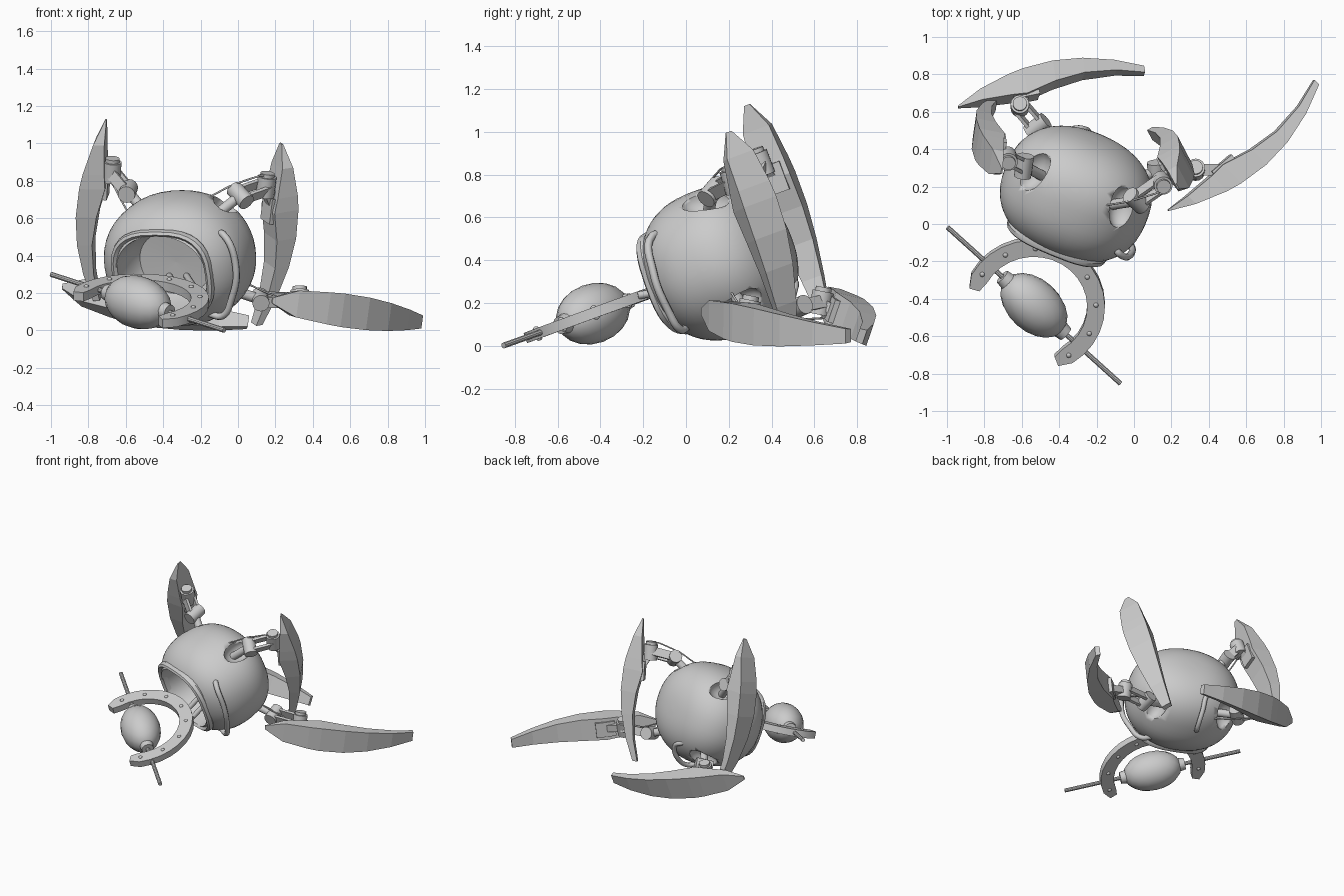
import bpy, bmesh, math
from mathutils import Vector as V, Matrix

if "Cube" in bpy.data.objects:
    bpy.data.objects.remove(bpy.data.objects["Cube"])

# Tilted body frame: side, up, forward (mouth direction)
C = V((-0.31, 0.16, 0.387))
F = V((-0.35, -0.85, -0.34)).normalized()
S = V((0.92, -0.38, 0)).normalized()
U = F.cross(S).normalized()
S = U.cross(F)

def frame(o, x, y, z):
    m = Matrix((x, y, z)).transposed().to_4x4()
    m.translation = o
    return m

BODY = frame(C, S, U, F)

def finish(name, bm, mat=None, smooth=None):
    if mat:
        bm.transform(mat)
    bmesh.ops.remove_doubles(bm, verts=bm.verts, dist=1e-5)
    bmesh.ops.recalc_face_normals(bm, faces=bm.faces)
    me = bpy.data.meshes.new(name)
    bm.to_mesh(me)
    bm.free()
    ob = bpy.data.objects.new(name, me)
    bpy.context.collection.objects.link(ob)
    if smooth:
        bpy.ops.object.select_all(action='DESELECT')
        ob.select_set(True)
        bpy.context.view_layer.objects.active = ob
        bpy.ops.object.shade_smooth_by_angle(angle=math.radians(smooth))
    return ob

def skin(bm, rings, closed=False):
    """Join equal-length vertex loops with quads; cap the ends unless closed."""
    vs = [[bm.verts.new(p) for p in r] for r in rings]
    n = len(vs[0])
    pairs = list(zip(vs, vs[1:])) + ([(vs[-1], vs[0])] if closed else [])
    for a, b in pairs:
        for i in range(n):
            bm.faces.new((a[i], a[(i + 1) % n], b[(i + 1) % n], b[i]))
    if not closed:
        bm.faces.new(vs[0])
        bm.faces.new(vs[-1])

def spow(x, p):
    return math.copysign(abs(x) ** p, x)

def lathe(name, prof, sx, sy, n=2, seg=48, closed=False, mat=BODY):
    bm = bmesh.new()
    ang = [2 * math.pi * i / seg for i in range(seg)]
    skin(bm, [[V((r * sx * spow(math.cos(a), 2 / n), r * sy * spow(math.sin(a), 2 / n), d))
               for a in ang] for r, d in prof], closed)
    return finish(name, bm, mat, 35)

def rod(name, a, b, r, seg=16, r2=None):
    a, b = V(a), V(b)
    bm = bmesh.new()
    bmesh.ops.create_cone(bm, cap_ends=True, segments=seg, radius1=r,
                          radius2=r if r2 is None else r2, depth=(b - a).length)
    m = Matrix.Translation((a + b) / 2) @ (b - a).to_track_quat('Z', 'Y').to_matrix().to_4x4()
    return finish(name, bm, m, 35)

def bar(name, a, b, side, w, h):
    """Box from a to b, w wide along side, h thick."""
    z = (b - a).normalized()
    y = z.cross(side).normalized()
    bm = bmesh.new()
    bmesh.ops.create_cube(bm, size=1)
    bm.transform(Matrix.Diagonal((w, h, (b - a).length, 1)))
    return finish(name, bm, frame((a + b) / 2, y.cross(z), y, z))

def tube(name, pts, r, res=6):
    cu = bpy.data.curves.new(name, 'CURVE')
    cu.dimensions = '3D'
    cu.bevel_depth, cu.bevel_resolution, cu.resolution_u = r, 2, res
    cu.use_fill_caps = True
    sp = cu.splines.new('BEZIER')
    sp.bezier_points.add(len(pts) - 1)
    for bp, p in zip(sp.bezier_points, pts):
        bp.co = p
        bp.handle_left_type = bp.handle_right_type = 'AUTO'
    ob = bpy.data.objects.new(name, cu)
    bpy.context.collection.objects.link(ob)
    return ob

def ball(name, o, x, y, z, size, seg=24, smooth=50):
    bm = bmesh.new()
    bmesh.ops.create_uvsphere(bm, u_segments=seg, v_segments=seg // 2, radius=1)
    bm.transform(Matrix.Diagonal((*size, 1)))
    return finish(name, bm, frame(V(o), x, y, z), smooth)

# Hollow body shell: rounded outside, cavity behind the mouth
prof = []
for i in range(24):
    a = 0.001 + math.radians(140) * i / 23
    prof.append((math.sin(a) ** (2 / 2.4), -0.33 * spow(math.cos(a), 2 / 2.4)))
prof += [(0.64, 0.28), (0.62, 0.24), (0.58, 0.12), (0.5, 0.07), (0.001, 0.06)]
body = lathe("body_shell", prof, 0.405, 0.355, n=2.15)

# Mouth rim
lathe("mouth_rim", [(0.62, 0.24), (0.70, 0.23), (0.725, 0.255), (0.71, 0.28), (0.67, 0.29), (0.63, 0.275)],
      0.40, 0.355, n=2.8, seg=32, closed=True)

# Side handle and rear handle
pts = [(.29, .18, .12), (.335, .19, .15), (.395, .02, .18), (.345, -.17, .19), (.28, -.26, .19), (.2, -.25, .18)]
tube("side_handle", [BODY @ V(p) for p in pts], 0.019)
tube("rear_handle", [(-.37, .46, .32), (-.33, .505, .3), (-.26, .505, .26), (-.25, .46, .14), (-.28, .37, .06), (-.31, .32, .06)], 0.017)

# Curved blade foot: pointed at p, square at q, bowed by vector s
def blade(name, p, q, s):
    st = [(0, .03, .008), (.12, .145, .06), (.28, .172, .115), (.36, .18, .138), (.52, .175, .11),
          (.68, .15, .08), (.85, .11, .055), (1, .07, .035)]
    wdir, sd = (q - p).cross(s).normalized(), s.normalized()
    rings = []
    for t, w, th in st:
        c = p.lerp(q, t) + s * 4 * t * (1 - t)
        i = c - sd * th
        rings.append([c - wdir * w / 2, c + wdir * w / 2, i + wdir * w * .45, i - wdir * w * .45])
    bm = bmesh.new()
    skin(bm, rings)
    finish(name, bm)
    return p.lerp(q, .36) + s * 4 * .36 * .64 - sd * .13, wdir, sd

# name, mirror signs (side, up), blade tip, blade end, bow, outer joint
legs = [
    ("upper_left_leg", -1, 1, (-.71, .285, 1.125), (-.77, .64, .17), (-.115, .015, .005), (-.675, .35, .85)),
    ("upper_right_leg", 1, 1, (.235, .2, 1.0), (.115, .49, .04), (.1, .045, .02), (.15, .22, .77)),
    ("lower_right_leg", 1, -1, (.185, .07, .16), (.985, .745, .045), (.095, -.105, -.012), (.33, .29, .16)),
    ("lower_back_leg", -1, -1, (-.94, .63, .235), (.05, .835, .04), (-.02, .11, -.035), (-.61, .63, .2)),
]
for nm, a, b, p, q, s, j in legs:
    T, W, D = blade(nm + "_blade", V(p), V(q), V(s))
    J = V(j)
    R = BODY @ V((.24 * a, .25 * b, -.12))
    out = (R - C).normalized()
    K = (R + out * .05).lerp(J, .3)
    # Socket recess cut into the shell
    y = F.cross(out).normalized()
    cut = ball(nm + "_socket_cutter", R + out * .03, y.cross(out), y, out, (.12, .075, .085))
    cut.hide_render = True
    cut.hide_viewport = True
    m = body.modifiers.new(nm + "_socket", 'BOOLEAN')
    m.operation, m.object, m.solver = 'DIFFERENCE', cut, 'EXACT'
    ax = (J - K).cross(out)
    ax = ax.normalized() if ax.length > .01 else W
    # Hip pin, twin arms, knee drum and blade bracket
    rod(nm + "_stem", R - out * .06, K, .028)
    rod(nm + "_hip_pin", K - ax * .06, K + ax * .06, .046)
    for k in (-1, 1):
        bar(nm + "_arm", K + ax * k * .035, J + ax * k * .035, ax, .018, .06)
    up = (V(p) - V(q)).normalized() if b > 0 else V((0, .2, 1)).normalized()
    rod(nm + "_knee_drum", J - up * .055, J + up * .055, .05)
    rod(nm + "_knee_cap", J + up * .055, J + up * .075, .038)
    bar(nm + "_link", J, T + D * .03, W, .05, .06)
    bl = (V(p) - V(q)).normalized()
    bar(nm + "_bracket", T - bl * .07, T + bl * .07, W, .11, .035)
    # Loose cable
    side = R + y * .09
    tube(nm + "_cable", [side - out * .01, side.lerp(J, .4) + out * .07, J + out * .05, J], .005, 4)

# Harness plane: horseshoe around a floating drum, tilted about x
H = V((-.535, -.435, .15))
X = V((.93, -.84, -.30)).normalized()
N = V((0, -.347, .938))
N = (N - X * N.dot(X)).normalized()
Y = N.cross(X)
HM = frame(H, X, Y, N)

def arc(a, r, z=0):
    return HM @ V((r * math.cos(a), r * math.sin(a), z))

bm = bmesh.new()
rings = []
for i in range(21):
    a = math.radians(-25 + 232 * i / 20)
    k = .02 if i in (0, 20) else 0
    rings.append([arc(a, .285 + k, -.025), arc(a, .38 - k, -.025),
                  arc(a, .38 - k, .025), arc(a, .285 + k, .025)])
skin(bm, rings)
finish("horseshoe_yoke", bm, None, 30)
for i in range(8):
    a = math.radians(-12 + 202 * i / 7)
    for z in (-.025, .025):
        ball("yoke_rivet", arc(a, .332, z), X, Y, N, (.014, .014, .01), 10)

# Drum with end collars on its axle
ball("drum", H, X, Y, N, (.21, .14, .14), 20, 40)
rod("axle", H - X * .64, H + X * .64, .014, 10)
for k in (-1, 1):
    rod("drum_collar", H + X * k * .18, H + X * k * .235, .05, 16, .042)

# Neck linking the yoke to the body cavity
top = arc(math.radians(88), .35)
inner = BODY @ V((0, -.08, .06))
for k in (-1, 1):
    rod("neck_strut", top + S * k * .05, inner + S * k * .05, .018)
